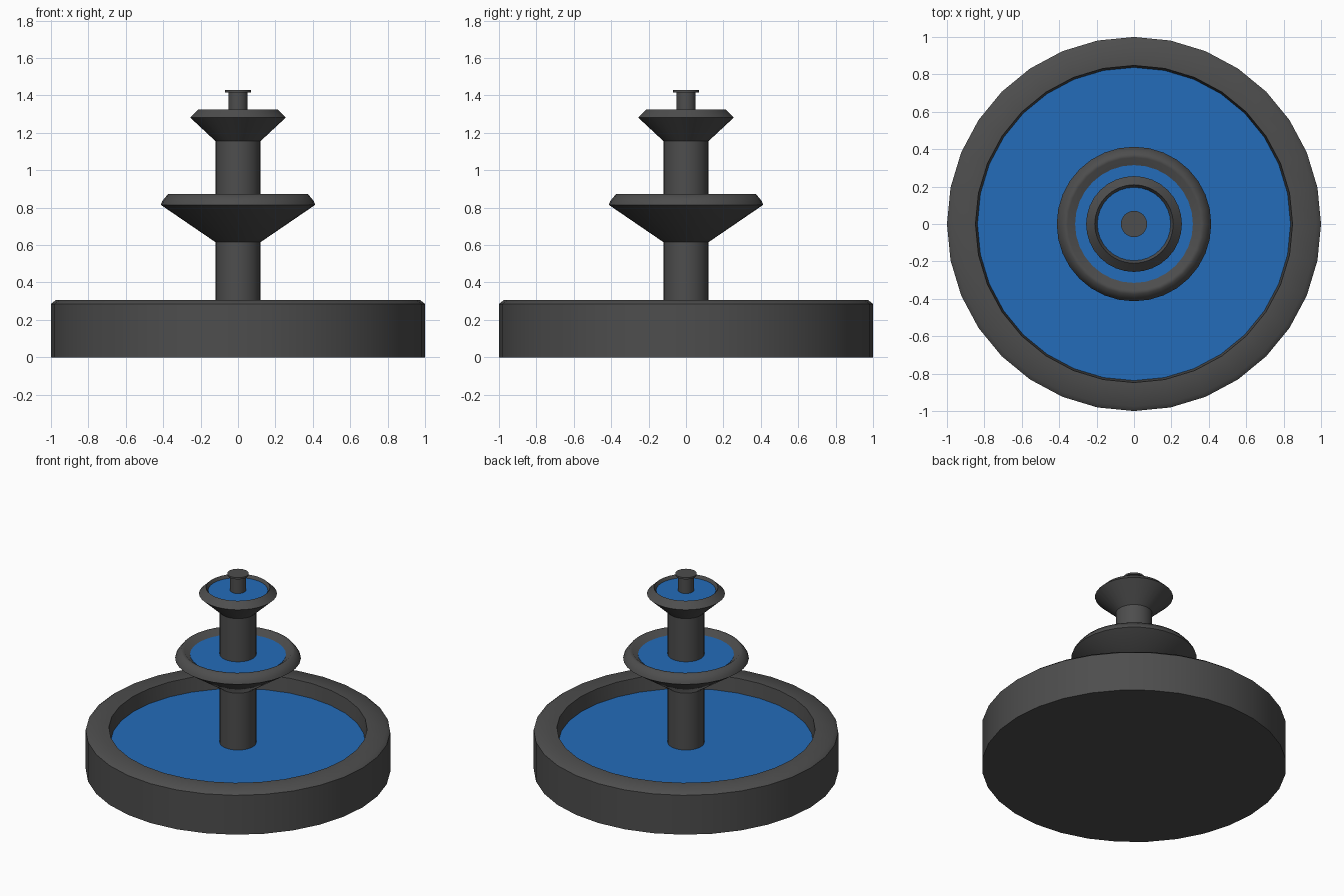
import bpy
import bmesh
import math

cube = bpy.data.objects.get("Cube")
if cube:
    bpy.data.objects.remove(cube, do_unlink=True)

SIDES = 32


def make_material(name, rgb):
    mat = bpy.data.materials.new(name)
    mat.use_nodes = True
    color = (*rgb, 1.0)
    mat.diffuse_color = color
    bsdf = next(n for n in mat.node_tree.nodes if n.type == "BSDF_PRINCIPLED")
    bsdf.inputs["Base Color"].default_value = color
    bsdf.inputs["Roughness"].default_value = 0.8
    return mat


stone = make_material("dark stone", (0.075, 0.075, 0.075))
water = make_material("blue water", (0.017, 0.15, 0.49))


def lathe(name, profile, mat, sharp_angle=40):
    """Turn a (radius, height) profile, listed bottom to top, around z and cap its ends."""
    bm = bmesh.new()
    rings = []
    for r, z in profile:
        ring = []
        for i in range(SIDES):
            a = math.tau * i / SIDES
            ring.append(bm.verts.new((r * math.cos(a), r * math.sin(a), z)))
        rings.append(ring)
    for low, high in zip(rings, rings[1:]):
        for i in range(SIDES):
            j = (i + 1) % SIDES
            bm.faces.new((low[i], low[j], high[j], high[i]))
    bm.faces.new(rings[0][::-1])
    bm.faces.new(rings[-1])
    mesh = bpy.data.meshes.new(name)
    bm.to_mesh(mesh)
    bm.free()
    mesh.materials.append(mat)
    obj = bpy.data.objects.new(name, mesh)
    bpy.context.collection.objects.link(obj)
    bpy.ops.object.select_all(action="DESELECT")
    obj.select_set(True)
    bpy.context.view_layer.objects.active = obj
    bpy.ops.object.shade_smooth_by_angle(angle=math.radians(sharp_angle))
    return obj


def disc(name, r, z):
    """Thin sheet of water."""
    return lathe(name, [(r, z - 0.008), (r, z)], water)


# Ground basin with a bevelled rim and recessed floor
lathe("basin", [(1.0, 0), (1.0, 0.285), (0.975, 0.305),
                (0.848, 0.305), (0.835, 0.18)], stone)
disc("basin_water", 0.837, 0.203)

# Lower column and wide bowl with a rounded lip
lathe("lower_column", [(0.12, 0.18), (0.12, 0.63)], stone)
lathe("middle_bowl", [(0.12, 0.615), (0.413, 0.815), (0.405, 0.835), (0.375, 0.872),
                      (0.355, 0.872), (0.31, 0.835)], stone, 60)
disc("middle_water", 0.315, 0.842)

# Upper column and small bowl
lathe("upper_column", [(0.12, 0.83), (0.12, 1.17)], stone)
lathe("top_bowl", [(0.12, 1.155), (0.256, 1.282), (0.21, 1.326),
                   (0.193, 1.295)], stone)
disc("top_water", 0.196, 1.305)

# Spout with a flat cap
lathe("spout", [(0.052, 1.29), (0.052, 1.42)], stone)
lathe("spout_cap", [(0.07, 1.416), (0.07, 1.428)], stone)
